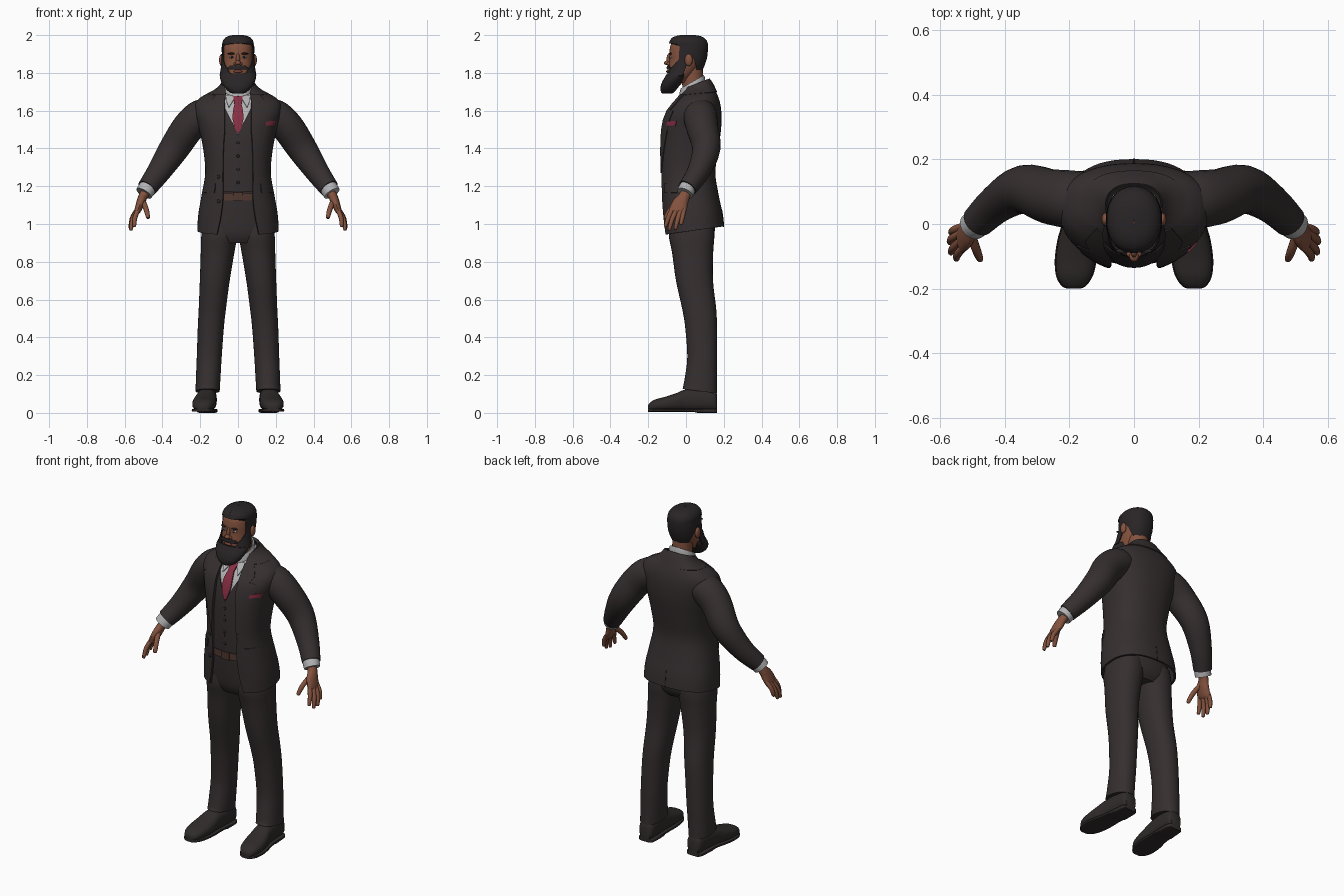
import bpy, bmesh, math
from mathutils import Vector

if "Cube" in bpy.data.objects:
    bpy.data.objects.remove(bpy.data.objects["Cube"])

def material(name, r, g, b):
    m = bpy.data.materials.new(name)
    m.diffuse_color = (r, g, b, 1)
    m.use_nodes = True
    m.node_tree.nodes["Principled BSDF"].inputs["Base Color"].default_value = m.diffuse_color
    return m

SUIT = material("dark_suit_cloth", .036, .028, .029)
SKIN = material("brown_skin", .23, .085, .048)
SHIRT = material("light_grey_shirt", .45, .45, .46)
TIE = material("crimson_silk", .24, .028, .055)
HAIR = material("black_hair", .022, .018, .019)
SHOE = material("dark_leather", .03, .024, .024)
BELT = material("brown_belt", .08, .04, .03)
LIP = material("lip", .2, .06, .045)
SIDES = ((1, "left_"), (-1, "right_"))

def spow(v, p):
    return math.copysign(abs(v) ** p, v)

def smooth(rows, k=4):
    """Catmull-Rom refinement of a table of rows."""
    out, m = [], len(rows)
    for i in range(m - 1):
        p = [rows[max(0, min(m - 1, i + j))] for j in (-1, 0, 1, 2)]
        for s in range(k):
            t = s / k
            out.append(tuple(.5 * (2*b + (c-a)*t + (2*a-5*b+4*c-d)*t*t + (3*b-a-3*c+d)*t**3)
                             for a, b, c, d in zip(*p)))
    return out + [tuple(rows[-1])]

def ring(z, rx, yf, yb, tilt=0, t0=0, t1=None, n=2.4, cx=0, N=36, full=True):
    """Horizontal superellipse, or an arc of it; angle 0 is the front."""
    yc, ry = (yf + yb) / 2, (yb - yf) / 2
    t1 = 2 * math.pi - t0 if t1 is None else t1
    pts = []
    for i in range(N if full else N + 1):
        t = t0 + (t1 - t0) * i / N
        y = yc - ry * spow(math.cos(t), 2 / n)
        pts.append(Vector((cx + rx * spow(math.sin(t), 2 / n), y, z + tilt * (y - yc))))
    return pts

def build(name, rings, mat, closed=True, thick=0):
    """Bridge rings into a capped loft, or an open sheet with thickness."""
    bm = bmesh.new()
    vs = [[bm.verts.new(p) for p in r] for r in rings]
    c = len(vs[0])
    for a, b in zip(vs, vs[1:]):
        for i in range(c if closed else c - 1):
            j = (i + 1) % c
            bm.faces.new((a[i], a[j], b[j], b[i]))
    if closed and not thick:
        bm.faces.new(vs[0])
        bm.faces.new(vs[-1])
    bmesh.ops.recalc_face_normals(bm, faces=bm.faces)
    me = bpy.data.meshes.new(name)
    bm.to_mesh(me)
    bm.free()
    me.materials.append(mat)
    ob = bpy.data.objects.new(name, me)
    bpy.context.collection.objects.link(ob)
    if thick:
        mod = ob.modifiers.new("thickness", 'SOLIDIFY')
        mod.thickness, mod.offset = thick, 0
    return ob

def limb(name, pts, mat, s=1, N=16, k=4):
    """Tube through (x, y, z, radius in the frontal plane, radius in depth)."""
    pts = [(s * p[0],) + tuple(p[1:]) for p in pts]
    pts = smooth(pts, k)
    rings = []
    for i, p in enumerate(pts):
        a, b = pts[max(0, i - 1)], pts[min(len(pts) - 1, i + 1)]
        t = (Vector(b[:3]) - Vector(a[:3])).normalized()
        u = Vector((0, 1, 0))
        u = (u - t * u.dot(t)).normalized()
        v = t.cross(u)
        rings.append([Vector(p[:3]) + v * p[3] * math.cos(q) + u * p[4] * math.sin(q)
                      for q in (2 * math.pi * j / N for j in range(N))])
    return build(name, rings, mat)

def ball(name, loc, size, mat):
    bm = bmesh.new()
    bmesh.ops.create_uvsphere(bm, u_segments=16, v_segments=10, radius=1)
    for v in bm.verts:
        v.co = Vector(loc) + Vector(a * b for a, b in zip(v.co, size))
    me = bpy.data.meshes.new(name)
    bm.to_mesh(me)
    bm.free()
    me.materials.append(mat)
    bpy.context.collection.objects.link(bpy.data.objects.new(name, me))

# Torso profile: z, half width, front y, back y, half opening, tilt
TORSO = smooth([(.965, .21, -.118, .195, .11, .14), (1.05, .205, -.124, .187, .09, .06),
                (1.15, .188, -.13, .168, .078, 0), (1.27, .168, -.134, .15, .08, 0),
                (1.39, .178, -.134, .165, .077, 0), (1.5, .2, -.126, .18, .07, 0),
                (1.58, .222, -.106, .182, .07, 0), (1.635, .222, -.068, .176, .07, 0),
                (1.672, .185, -.035, .163, .068, .05), (1.7, .125, -.018, .147, .066, .15),
                (1.725, .09, -.008, .13, .062, .3), (1.742, .078, 0, .115, .06, .4)])

def prof(z):
    for a, b in zip(TORSO, TORSO[1:]):
        if z <= b[0]:
            t = max(0, (z - a[0]) / (b[0] - a[0]))
            return [p + (q - p) * t for p, q in zip(a, b)]
    return list(TORSO[-1])

def torso_ring(z, grow, gap=None, full=False):
    _, rx, yf, yb, op, tilt = prof(z)
    rx, yf, yb = rx + grow, yf - grow, yb + grow
    op = op if gap is None else gap
    t0 = math.asin(min(1, (op / rx) ** 1.2))
    return ring(z, rx, yf, yb, tilt, t0, full=full, N=48)

def surf(x, z, back=False):
    _, rx, yf, yb, _, _ = prof(z)
    h = (yb - yf) / 2 * max(0, 1 - min(1, abs(x) / rx) ** 2.4) ** (1 / 2.4)
    return (yf + yb) / 2 + (h if back else -h)

def patch(name, rows, off, mat, s=1, thick=.006, back=False):
    """Thin piece laid on the torso; rows of (z, x from, x to)."""
    d = off if back else -off
    grid = []
    for z, a, b in rows:
        xs = [a + (b - a) * i / 6 for i in range(7)]
        grid.append([Vector((s * x, surf(x, z, back) + d, z)) for x in xs])
    return build(name, grid, mat, closed=False, thick=thick)

# Jacket, waistcoat and shirt share the torso profile
build("jacket", [torso_ring(r[0], 0) for r in TORSO], SUIT, False, .011)
zs = [1.17 + .02 * i for i in range(27)]
build("waistcoat", [torso_ring(z, -.011, max(0, (z - 1.48) * .52)) for z in zs], SUIT, False, .006)
build("shirt", [torso_ring(z, -.017, 0, True)[:] for z in zs + [1.72, 1.742]], SHIRT)
build("jacket_collar", [torso_ring(z, .007, .068) for z in (1.688, 1.70, 1.712, 1.725, 1.742)], SUIT, False, .008)
build("shirt_collar", [ring(1.715, .072, -.032, .098, .6, n=2.2), ring(1.735, .07, -.03, .097, .6, n=2.2),
                       ring(1.752, .065, -.025, .092, .6, n=2.2)], SHIRT, thick=.007)
patch("jacket_vent", [(.985, -.003, .003), (1.03, -.003, .003), (1.08, -.002, .002)], .006, HAIR, back=True)
LAPEL = [(1.27, .079, .082), (1.32, .079, .097), (1.39, .077, .117), (1.45, .074, .134), (1.5, .07, .148),
         (1.55, .07, .161), (1.597, .07, .174), (1.602, .07, .135), (1.635, .07, .15), (1.66, .068, .135),
         (1.685, .066, .115)]
for s, side in SIDES:
    patch(side + "lapel", LAPEL, .008, SUIT, s, .007)
    patch(side + "shirt_collar_wing", [(1.62, .046, .05), (1.65, .028, .062), (1.68, .012, .066)],
          -.006, SHIRT, s)
    patch(side + "pocket_flap", [(1.165, .125, .178), (1.19, .12, .176), (1.215, .12, .172)], .009, SUIT, s, .008)
patch("breast_pocket", [(1.495, .14, .186), (1.527, .138, .19)], .008, SUIT)
patch("pocket_square", [(1.522, .142, .188), (1.538, .145, .195), (1.545, .17, .196)], .01, TIE)
patch("tie", [(1.482, -.004, .004), (1.51, -.018, .018), (1.56, -.03, .03), (1.6, -.026, .026),
              (1.635, -.018, .018), (1.642, -.02, .02), (1.66, -.024, .024), (1.685, -.022, .022)],
      -.005, TIE, thick=.009)
for i, z in enumerate((1.43, 1.36, 1.29, 1.22)):
    ball("waistcoat_button_%d" % i, (0, surf(0, z) + .007, z), (.008, .005, .008), HAIR)
for i, z in enumerate((1.25, 1.12)):
    ball("jacket_button_%d" % i, (-.102, surf(.102, z) - .006, z), (.01, .005, .01), HAIR)

# Trousers and belt
build("trouser_seat", [ring(*r) for r in smooth([(.9, .13, -.07, .12), (.95, .178, -.092, .15),
      (1.05, .18, -.104, .155), (1.165, .165, -.112, .14)])], SUIT)
build("belt", [ring(z, .168, -.117, .143) for z in (1.125, 1.165)], BELT)
patch("belt_buckle", [(1.122, -.026, .026), (1.168, -.026, .026)], -.01, BELT, thick=.009)
# z, centre x, centre y, half width, half depth
LEG = smooth([(1.0, .093, .03, .09, .118), (.93, .1, .03, .095, .12), (.85, .108, .035, .089, .109),
              (.7, .123, .045, .079, .098), (.55, .136, .07, .072, .09), (.45, .144, .08, .069, .084),
              (.3, .152, .086, .066, .079), (.2, .157, .08, .065, .084), (.115, .161, .072, .064, .092)])
# y, centre x, half width, top z
FOOT = smooth([(.163, .16, .034, .1), (.145, .16, .046, .12), (.08, .162, .05, .13), (0, .168, .053, .125),
               (-.05, .174, .06, .105), (-.11, .18, .062, .085), (-.16, .184, .054, .072),
               (-.19, .186, .036, .055), (-.2, .186, .018, .042)])

def foot_ring(s, y, cx, w, z0, z1, n):
    h, zc = (z1 - z0) / 2, (z1 + z0) / 2
    return [Vector((s * cx + w * spow(math.cos(q), 2 / n), y, zc + h * spow(math.sin(q), 2 / n)))
            for q in (2 * math.pi * i / 24 for i in range(24))]

for s, side in SIDES:
    build(side + "trouser_leg", [ring(z, rx, cy - ry, cy + ry, -.13 if z < .12 else 0, n=2.2, cx=s * cx)
          for z, cx, cy, rx, ry in LEG], SUIT)
    build(side + "shoe", [foot_ring(s, y, cx, w, .01, z, 2.5) for y, cx, w, z in FOOT], SHOE)
    build(side + "shoe_sole", [foot_ring(s, y, cx, w + .003, .006 if y < .06 else 0, .022, 6)
          for y, cx, w, z in FOOT], SHOE)

# Sleeves, cuffs and hands
FINGERS = {"index": [(.525, -.07, 1.085), (.545, -.093, 1.035), (.549, -.108, .99)],
           "middle": [(.53, -.047, 1.08), (.558, -.073, 1.025), (.566, -.088, .972)],
           "ring": [(.53, -.026, 1.08), (.562, -.044, 1.025), (.569, -.056, .976)],
           "little": [(.526, -.008, 1.085), (.556, -.018, 1.04), (.565, -.026, 1.0)],
           "thumb": [(.505, -.03, 1.125), (.487, -.08, 1.08), (.476, -.108, 1.035)]}
for s, side in SIDES:
    limb(side + "sleeve", [(.13, .07, 1.59, .07, .085), (.19, .075, 1.574, .088, .09), (.26, .085, 1.515, .086, .085),
         (.34, .107, 1.397, .079, .075), (.42, .065, 1.275, .063, .06), (.482, .008, 1.19, .052, .05)],
         SUIT, s, 24)
    limb(side + "cuff", [(.465, .02, 1.21, .046, .044), (.485, .004, 1.182, .047, .045),
         (.498, -.006, 1.162, .046, .044)], SHIRT, s, 24)
    limb(side + "palm", [(.48, .005, 1.18, .028, .03), (.503, -.01, 1.145, .024, .03),
         (.516, -.03, 1.11, .023, .042), (.532, -.045, 1.07, .017, .045), (.538, -.05, 1.055, .01, .04)], SKIN, s)
    for f, path in FINGERS.items():
        r = .014 if f == "thumb" else .0125
        tip = tuple(2 * b - a for a, b in zip(path[1], path[2]))
        end = tuple(b + (c - b) * .1 for b, c in zip(path[2], tip))
        limb(side + f + "_finger", [path[0] + (r, r), path[1] + (r, r), path[2] + (r * .75, r * .75),
             end + (r * .3, r * .3)], SKIN, s, 10, 3)

# Head and face
limb("neck", [(0, .045, 1.66, .055, .055), (0, .035, 1.75, .056, .056), (0, .03, 1.85, .056, .058)], SKIN, 1, 24)
build("head", [ring(*r, n=2.2) for r in smooth([(1.75, .05, -.085, 0), (1.79, .068, -.092, .04),
      (1.83, .077, -.092, .07), (1.87, .08, -.088, .095), (1.91, .08, -.088, .1), (1.95, .077, -.08, .1),
      (1.975, .06, -.06, .085), (1.988, .03, -.03, .05)])], SKIN)
HAIRLINE = [(1.815, .068, -.07, .085, 128), (1.84, .077, -.085, .097, 118), (1.87, .083, -.09, .107, 108),
            (1.895, .084, -.091, .112, 92), (1.92, .085, -.091, .114, 75), (1.94, .084, -.09, .115, 64),
            (1.95, .083, -.089, .114, 52), (1.957, .082, -.088, .113, 0), (1.972, .077, -.083, .107, 0),
            (1.985, .066, -.072, .094, 0), (1.994, .048, -.052, .073, 0), (1.998, .028, -.03, .048, 0),
            (1.999, .002, 0, .012, 0)]
build("hair", [ring(z, rx, yf, yb, 0, math.radians(a), n=2.2, full=False) for z, rx, yf, yb, a in HAIRLINE],
      HAIR, False, .004)
build("beard", [ring(*r, n=2.2) for r in smooth([(1.69, .025, -.125, -.075), (1.7, .048, -.133, -.06),
      (1.725, .072, -.135, -.04), (1.755, .09, -.125, -.015), (1.78, .096, -.11, .0), (1.798, .092, -.1, .005)])],
      HAIR)
SIDEBURN = [(1.785, .095, -.098, .03, 20, 100), (1.815, .09, -.097, .06, 33, 98), (1.84, .086, -.094, .08, 50, 95),
            (1.87, .084, -.091, .1, 66, 90), (1.935, .083, -.09, .112, 66, 92)]
for s, side in SIDES:
    build(side + "sideburn", [ring(z, rx, yf, yb, 0, s * math.radians(a), s * math.radians(b), n=2.2, N=10, full=False)
          for z, rx, yf, yb, a, b in SIDEBURN], HAIR, False, .005)
    ball(side + "ear", (s * .088, .014, 1.868), (.012, .021, .032), SKIN)
    ball(side + "eye", (s * .033, -.079, 1.883), (.014, .009, .006), SHIRT)
    ball(side + "iris", (s * .033, -.086, 1.883), (.006, .004, .006), HAIR)
    ball(side + "brow", (s * .035, -.083, 1.902), (.021, .008, .005), HAIR)
    ball(side + "nostril", (s * .014, -.093, 1.848), (.009, .01, .008), SKIN)
build("moustache", [ring(z, .082, yf, .07, 0, -a, a, n=2.2, N=12, full=False)
      for z, yf, a in ((1.818, -.098, .72), (1.828, -.1, .66), (1.838, -.096, .45))], HAIR, False, .006)
ball("lips", (0, -.096, 1.808), (.024, .009, .008), LIP)
ball("nose_tip", (0, -.1, 1.853), (.015, .017, .012), SKIN)
ball("nose_bridge", (0, -.09, 1.873), (.01, .013, .03), SKIN)

# Apply thickness and shade smoothly with crisp edges
bpy.ops.object.select_all(action='SELECT')
bpy.context.view_layer.objects.active = bpy.data.objects["jacket"]
bpy.ops.object.convert(target='MESH')
bpy.ops.object.shade_smooth_by_angle(angle=math.radians(42))
